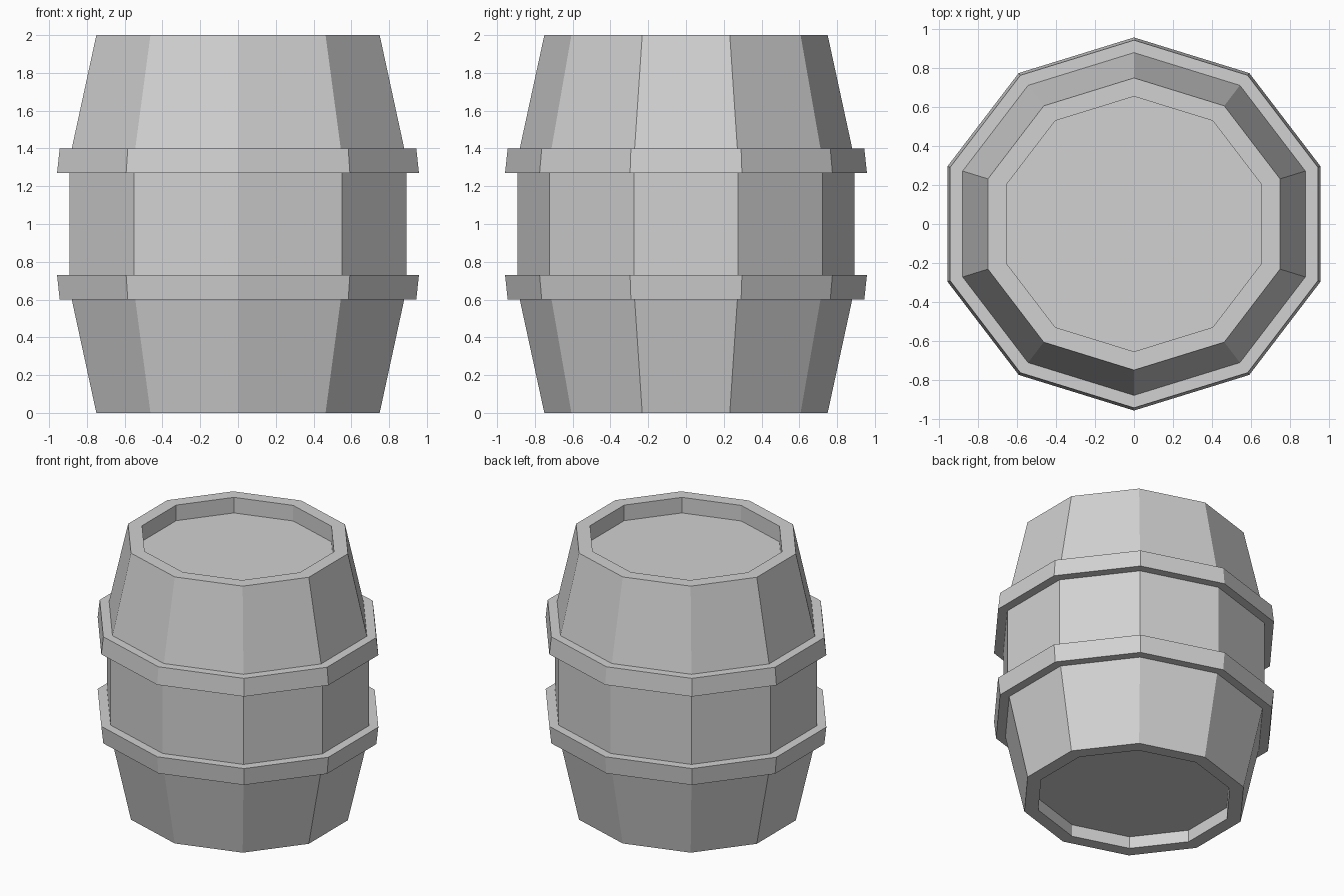
import bpy
import bmesh
from math import sin, cos, tau, pi

SIDES = 10
X_STRETCH = 1 / cos(pi / SIDES)   # makes the decagon as wide as it is deep

cube = bpy.data.objects.get("Cube")
if cube:
    bpy.data.objects.remove(cube, do_unlink=True)

grey = bpy.data.materials.new("plain_grey")
grey.use_nodes = True
colour = (0.64, 0.64, 0.64, 1)
grey.diffuse_color = colour
grey.node_tree.nodes["Principled BSDF"].inputs["Base Color"].default_value = colour


def lathe(name, profile, closed=False):
    """Sweep (radius, height) points round z; open profiles get end caps."""
    bm = bmesh.new()
    rings = []
    for r, z in profile:
        angles = [pi / 2 + tau * i / SIDES for i in range(SIDES)]
        rings.append([bm.verts.new((r * X_STRETCH * cos(a), r * sin(a), z))
                      for a in angles])
    pairs = list(zip(rings, rings[1:]))
    if closed:
        pairs.append((rings[-1], rings[0]))
    else:
        bm.faces.new(rings[0])
        bm.faces.new(rings[-1])
    for low, high in pairs:
        for i in range(SIDES):
            j = (i + 1) % SIDES
            bm.faces.new((low[i], low[j], high[j], high[i]))
    bmesh.ops.recalc_face_normals(bm, faces=bm.faces)
    mesh = bpy.data.meshes.new(name)
    bm.to_mesh(mesh)
    bm.free()
    mesh.materials.append(grey)
    obj = bpy.data.objects.new(name, mesh)
    bpy.context.collection.objects.link(obj)
    return obj


# Barrel body, from the recessed base up to the recessed lid
lathe("barrel_body", [
    (0.655, 0.09), (0.655, 0), (0.75, 0), (0.88, 0.6), (0.893, 0.73),
    (0.893, 1.27), (0.88, 1.4), (0.75, 2), (0.655, 2), (0.655, 1.883)])

# Hoops, mirrored about mid height, each narrowing away from the middle
for name, side in (("lower_hoop", -1), ("upper_hoop", 1)):
    near, far = 1 + side * 0.27, 1 + side * 0.4
    lathe(name, [(0.87, near), (0.958, near), (0.944, far), (0.87, far)], closed=True)
